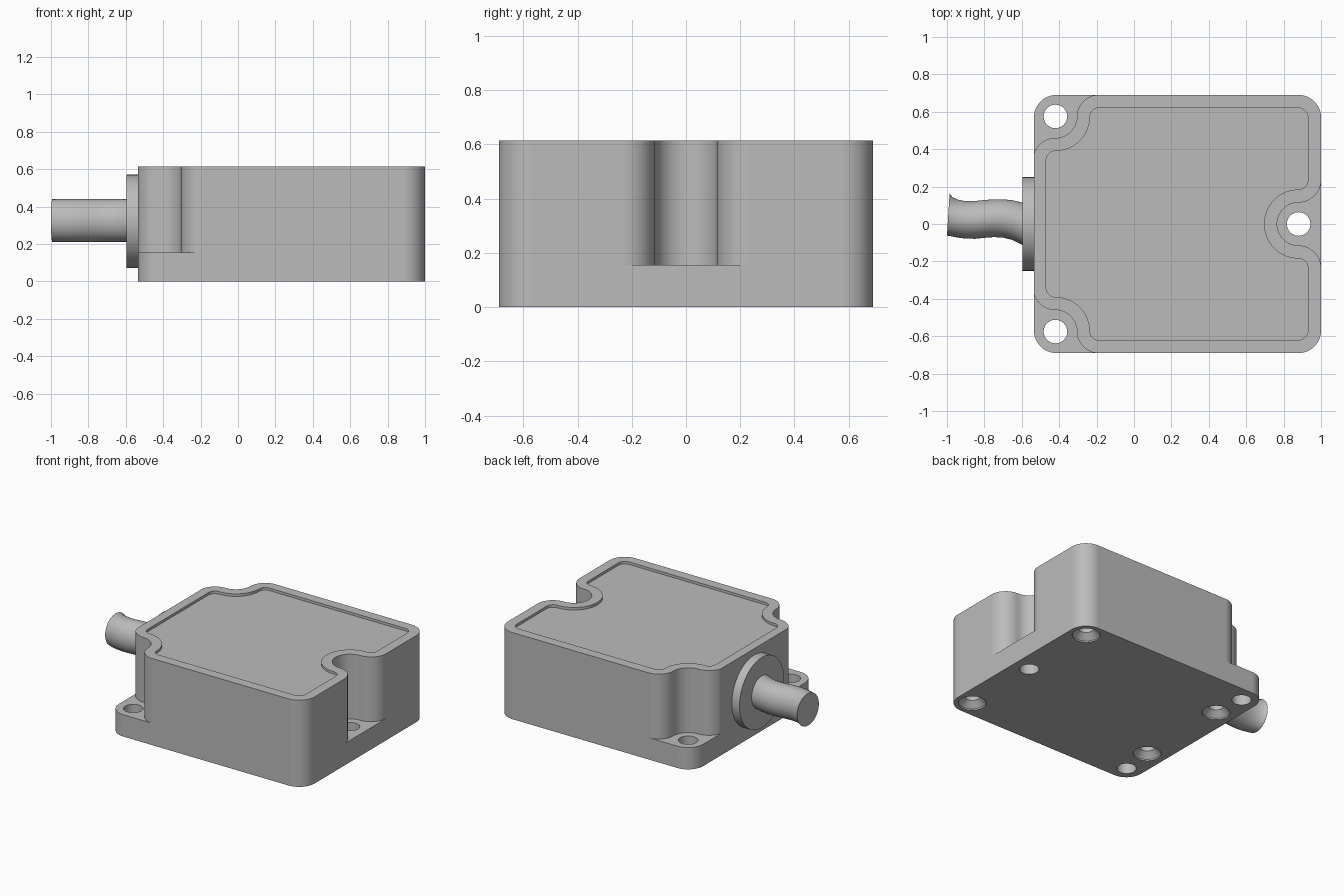
import bpy, bmesh
from math import cos, sin, pi, radians

if "Cube" in bpy.data.objects:
    bpy.data.objects.remove(bpy.data.objects["Cube"])

grey = bpy.data.materials.new("housing grey")
grey.use_nodes = True
grey.diffuse_color = (0.5, 0.5, 0.5, 1)
grey.node_tree.nodes["Principled BSDF"].inputs["Base Color"].default_value = (0.5, 0.5, 0.5, 1)

LEFT, RIGHT, HALF, TOP, LEDGE = -0.535, 1.0, 0.69, 0.615, 0.155
R = 0.12                      # corner radius
HX, HY, NR = -0.42, 0.575, 0.115   # corner hole centre and notch radius
SX = 0.88                     # side hole centre


def arc(cx, cy, r, a0, a1, n=12):
    return [(cx + r * cos(radians(a0 + (a1 - a0) * i / n)),
             cy + r * sin(radians(a0 + (a1 - a0) * i / n))) for i in range(n + 1)]


def loft(name, rings):
    """Skin a stack of equal-length rings and cap both ends."""
    bm = bmesh.new()
    loops = [[bm.verts.new(p) for p in ring] for ring in rings]
    n = len(loops[0])
    for a, b in zip(loops, loops[1:]):
        for i in range(n):
            j = (i + 1) % n
            bm.faces.new((a[i], a[j], b[j], b[i]))
    bm.faces.new(loops[0][::-1])
    bm.faces.new(loops[-1])
    bmesh.ops.recalc_face_normals(bm, faces=bm.faces)
    mesh = bpy.data.meshes.new(name)
    bm.to_mesh(mesh)
    bm.free()
    mesh.materials.append(grey)
    ob = bpy.data.objects.new(name, mesh)
    bpy.context.collection.objects.link(ob)
    return ob


def prism(name, pts, z0, z1):
    return loft(name, [[(x, y, z) for x, y in pts] for z in (z0, z1)])


def round_stack(name, x, y, levels, n=40):
    """Turned shape about a vertical axis; levels are (radius, z)."""
    return loft(name, [[(x + r * cos(2 * pi * i / n), y + r * sin(2 * pi * i / n), z)
                        for i in range(n)] for r, z in levels])


def activate(ob):
    bpy.ops.object.select_all(action='DESELECT')
    ob.select_set(True)
    bpy.context.view_layer.objects.active = ob


def cut(ob, cutter):
    cutter.hide_render = True
    activate(ob)
    mod = ob.modifiers.new("cut", 'BOOLEAN')
    mod.operation, mod.solver, mod.object = 'DIFFERENCE', 'EXACT', cutter
    bpy.ops.object.modifier_apply(modifier=mod.name)
    bpy.data.objects.remove(cutter)


def corner_notch(d):
    """Wavy edge around the back left hole, shifted inward by d."""
    return (arc(HX, HY - NR - R, R - d, 180, 90)
            + arc(HX, HY, NR + d, -90, 0)
            + arc(HX + 2 * NR, HY, NR - d, 180, 90))


def side_notch(d):
    """Wavy edge around the middle hole, from +y to -y."""
    return (arc(SX, NR + R, R - d, 0, -90)
            + arc(SX, 0, NR + d, 90, 270, 24)
            + arc(SX, -NR - R, R - d, 90, 0))


def mirror_y(pts):
    return [(x, -y) for x, y in pts]


# Rounded housing block
corners = [(RIGHT - R, HALF - R, 0), (LEFT + R, HALF - R, 90),
           (LEFT + R, R - HALF, 180), (RIGHT - R, R - HALF, 270)]
block = [p for x, y, a in corners for p in arc(x, y, R, a, a + 90)]
housing = prism("housing", block, 0, TOP)

# Pockets above the mounting ledges
wave = corner_notch(0)
far_x, far_y = LEFT - 0.1, HALF + 0.1
pocket = wave + [(wave[-1][0], far_y), (far_x, far_y), (far_x, wave[0][1])]
wave = side_notch(0)
side = wave + [(RIGHT + 0.1, wave[-1][1]), (RIGHT + 0.1, wave[0][1])]
for pts in (pocket, mirror_y(pocket), side):
    cut(housing, prism("pocket_cutter", pts, LEDGE, TOP + 0.1))

# Shallow lid recess following the rim
D = 0.07
edge = corner_notch(D)
lid = (edge + arc(RIGHT - R, HALF - R, R - D, 90, 0) + side_notch(D)
       + arc(RIGHT - R, R - HALF, R - D, 0, -90) + mirror_y(edge)[::-1])
cut(housing, prism("recess_cutter", lid, TOP - 0.018, TOP + 0.1))

# Through holes in the ledges
for x, y in ((HX, HY), (HX, -HY), (SX, 0)):
    cut(housing, round_stack("hole_cutter", x, y, [(0.063, -0.1), (0.063, TOP + 0.1)]))

# Countersunk blind screw holes in the underside
for x, y in ((SX, 0.57), (-0.4, 0.345)):
    for s in (1, -1):
        cut(housing, round_stack("screw_cutter", x, s * y,
            [(0.09, -0.05), (0.09, 0.01), (0.05, 0.05), (0.05, 0.35)]))

# Cable gland disc
N = 48
ring = [2 * pi * i / N for i in range(N)]
gland = loft("cable_gland", [[(x, 0.25 * cos(a), 0.32 + 0.25 * sin(a)) for a in ring]
                             for x in (LEFT, -0.595)])

# Bent cable: (x, lower y, upper y) stations, last one slanted
stations = [(-0.59, -0.115, 0.113), (-0.62, -0.1, 0.12), (-0.65, -0.085, 0.127),
            (-0.7, -0.073, 0.132), (-0.75, -0.07, 0.132), (-0.8, -0.074, 0.128),
            (-0.85, -0.079, 0.123), (-0.9, -0.078, 0.122), (-0.94, -0.073, 0.13),
            (-0.97, -0.067, 0.143), (-0.993, -0.062, 0.163)]
rings = []
for k, (x, lo, hi) in enumerate(stations):
    slant = 0.007 if k == len(stations) - 1 else 0
    rings.append([(x + slant * cos(a), (lo + hi) / 2 + (hi - lo) / 2 * cos(a),
                   0.325 + 0.114 * sin(a)) for a in ring])
cable = loft("cable", rings)

for ob in (housing, gland, cable):
    activate(ob)
    bpy.ops.object.shade_smooth_by_angle(angle=radians(30))
    mod = ob.modifiers.new("flat_faces", 'WEIGHTED_NORMAL')
    mod.keep_sharp = True
